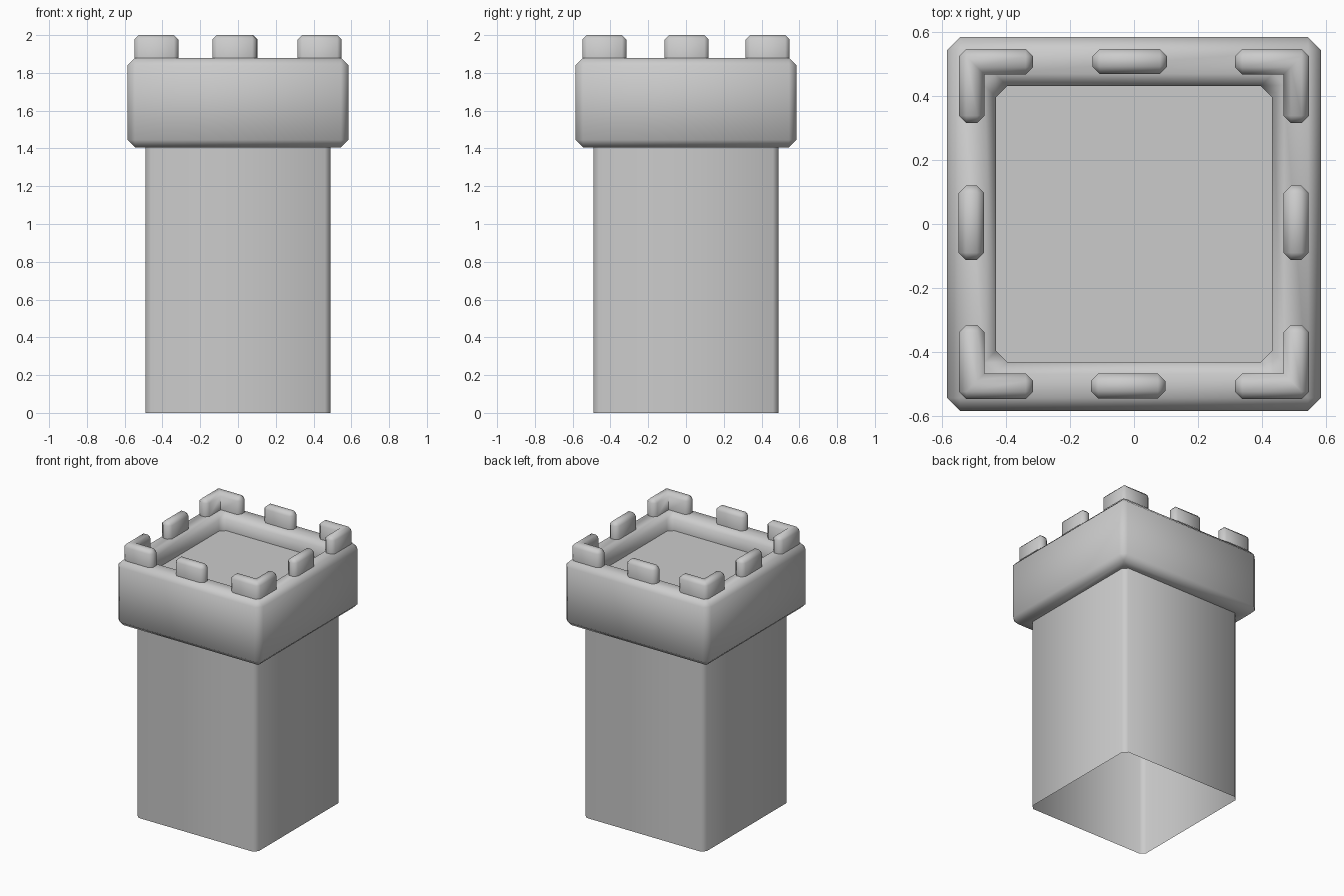
import bpy, bmesh, math

if "Cube" in bpy.data.objects:
    bpy.data.objects.remove(bpy.data.objects["Cube"])

RIM, TOP, BEVEL = 1.88, 2.0, 0.023


def finish(bm, name):
    me = bpy.data.meshes.new(name)
    bm.normal_update()
    bm.to_mesh(me)
    bm.free()
    ob = bpy.data.objects.new(name, me)
    bpy.context.collection.objects.link(ob)
    bpy.ops.object.select_all(action='DESELECT')
    ob.select_set(True)
    bpy.context.view_layer.objects.active = ob
    bpy.ops.object.shade_smooth_by_angle(angle=math.radians(65))
    return ob


def square_ring(bm, half, cut, z):
    # square outline with cut corners, counterclockwise
    a = half - cut
    pts = [(half, -a), (half, a), (a, half), (-a, half),
           (-half, a), (-half, -a), (-a, -half), (a, -half)]
    return [bm.verts.new((x, y, z)) for x, y in pts]


def loft(name, sections, cap):
    bm = bmesh.new()
    rings = [square_ring(bm, *s) for s in sections]
    for r0, r1 in zip(rings, rings[1:]):
        for i in range(8):
            j = (i + 1) % 8
            bm.faces.new((r0[i], r0[j], r1[j], r1[i]))
    if cap:
        bm.faces.new(rings[-1])
    bmesh.ops.remove_doubles(bm, verts=bm.verts, dist=0.0005)
    return finish(bm, name)


def merlon(name, outline):
    # open-bottomed block with its convex edges bevelled
    bm = bmesh.new()
    lo = [bm.verts.new((x, y, RIM)) for x, y in outline]
    hi = [bm.verts.new((x, y, TOP)) for x, y in outline]
    n = len(outline)
    for i in range(n):
        j = (i + 1) % n
        bm.faces.new((lo[i], lo[j], hi[j], hi[i]))
    bm.faces.new(hi)
    bm.normal_update()
    edges = [e for e in bm.edges if not e.is_boundary and e.is_convex]
    bmesh.ops.bevel(bm, geom=edges, offset=BEVEL, segments=1,
                    affect='EDGES', profile=0.5)
    return finish(bm, name)


# Tower: open-bottomed shaft, overhanging head and recessed roof floor
loft("tower", [
    (0.49, 0.03, 0.0), (0.49, 0.03, 1.405),
    (0.545, 0.0, 1.405), (0.585, 0.04, 1.445),
    (0.585, 0.04, 1.84), (0.545, 0.0, RIM),
    (0.47, 0.035, RIM), (0.432, 0.035, 1.842), (0.432, 0.035, 1.76)], True)

# L-shaped corner merlons
OUT, INN, END = 0.548, 0.468, 0.316
ell = [(OUT, OUT), (END, OUT), (END, INN), (INN, INN), (INN, END), (OUT, END)]
for k in range(4):
    c, s = round(math.cos(k * math.pi / 2)), round(math.sin(k * math.pi / 2))
    merlon(f"corner_merlon_{k + 1}", [(c * x - s * y, s * x + c * y) for x, y in ell])

# Straight merlons in the middle of each side: x range, y range
for side, (x0, x1, y0, y1) in {
        "front": (-0.135, 0.098, -0.546, -0.468),
        "back": (-0.13, 0.104, 0.47, 0.548),
        "left": (-0.549, -0.469, -0.113, 0.12),
        "right": (0.468, 0.547, -0.113, 0.12)}.items():
    merlon(f"{side}_merlon", [(x0, y0), (x1, y0), (x1, y1), (x0, y1)])
